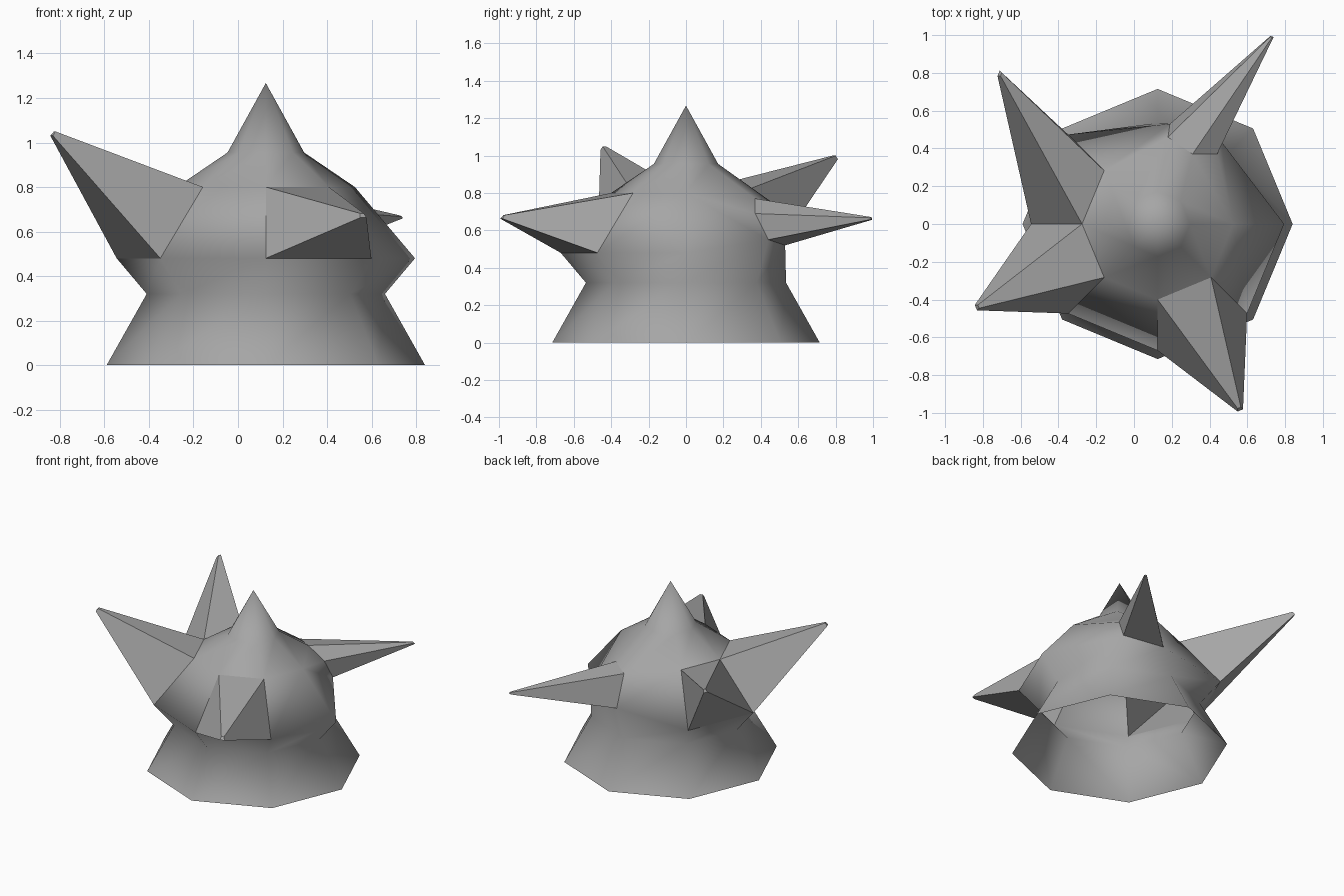
import bpy
import bmesh
from math import cos, sin, pi
from mathutils import Vector

cube = bpy.data.objects.get("Cube")
if cube:
    bpy.data.objects.remove(cube, do_unlink=True)

# Plain grey
grey = bpy.data.materials.new("plain grey")
grey.use_nodes = True
color = (0.38, 0.38, 0.38, 1)
grey.diffuse_color = color
grey.node_tree.nodes["Principled BSDF"].inputs["Base Color"].default_value = color

# Eight-sided body with an open base: rings of (radius, height)
SIDES = 8
CENTRE = 0.125
profile = [(0.715, 0), (0.535, 0.32), (0.67, 0.48), (0.4, 0.8), (0.172, 0.955)]
bm = bmesh.new()
rings = []
for radius, z in profile:
    rings.append([bm.verts.new((CENTRE + radius * cos(2 * pi * i / SIDES),
                                radius * sin(2 * pi * i / SIDES), z))
                  for i in range(SIDES)])
apex = bm.verts.new((CENTRE, 0, 1.267))

panels = {}
for k in range(len(rings) - 1):
    low, high = rings[k], rings[k + 1]
    for i in range(SIDES):
        j = (i + 1) % SIDES
        panels[k, i] = bm.faces.new((low[i], low[j], high[j], high[i]))
for i in range(SIDES):
    bm.faces.new((rings[-1][i], rings[-1][(i + 1) % SIDES], apex))

# Dented back panel, with a bend in its side edge
rings[2][1].co = (0.46, 0.44, 0.55)
rings[2][2].co = (0.19, 0.53, 0.52)
rings[3][1].co = (0.31, 0.37, 0.77)
rings[3][2].co = (0.18, 0.46, 0.75)
side = bm.edges.get((rings[2][1], rings[3][1]))
bend = bmesh.utils.edge_split(side, rings[2][1], 0.5)[1]
bend.co = (0.44, 0.37, 0.69)

for face in bm.faces:
    face.smooth = True

# Spikes drawn out of the shoulder panels, ending in tiny blunt tips
tips = {1: (0.73, 0.99, 0.665), 3: (-0.71, 0.795, 0.99),
        4: (-0.83, -0.44, 1.04), 6: (0.56, -0.98, 0.672)}
for i, tip in tips.items():
    cap = bmesh.ops.extrude_discrete_faces(bm, faces=[panels[2, i]])["faces"][0]
    middle = cap.calc_center_median()
    for v in cap.verts:
        v.co = Vector(tip) + (v.co - middle) * 0.06
    cap.smooth = False
    for edge in cap.edges:
        for face in edge.link_faces:
            face.smooth = False

# Keep the spike roots crisp
for edge in bm.edges:
    edge.smooth = all(f.smooth for f in edge.link_faces)

mesh = bpy.data.meshes.new("spiked_body")
bm.to_mesh(mesh)
bm.free()
mesh.materials.append(grey)
body = bpy.data.objects.new("spiked_body", mesh)
bpy.context.collection.objects.link(body)
